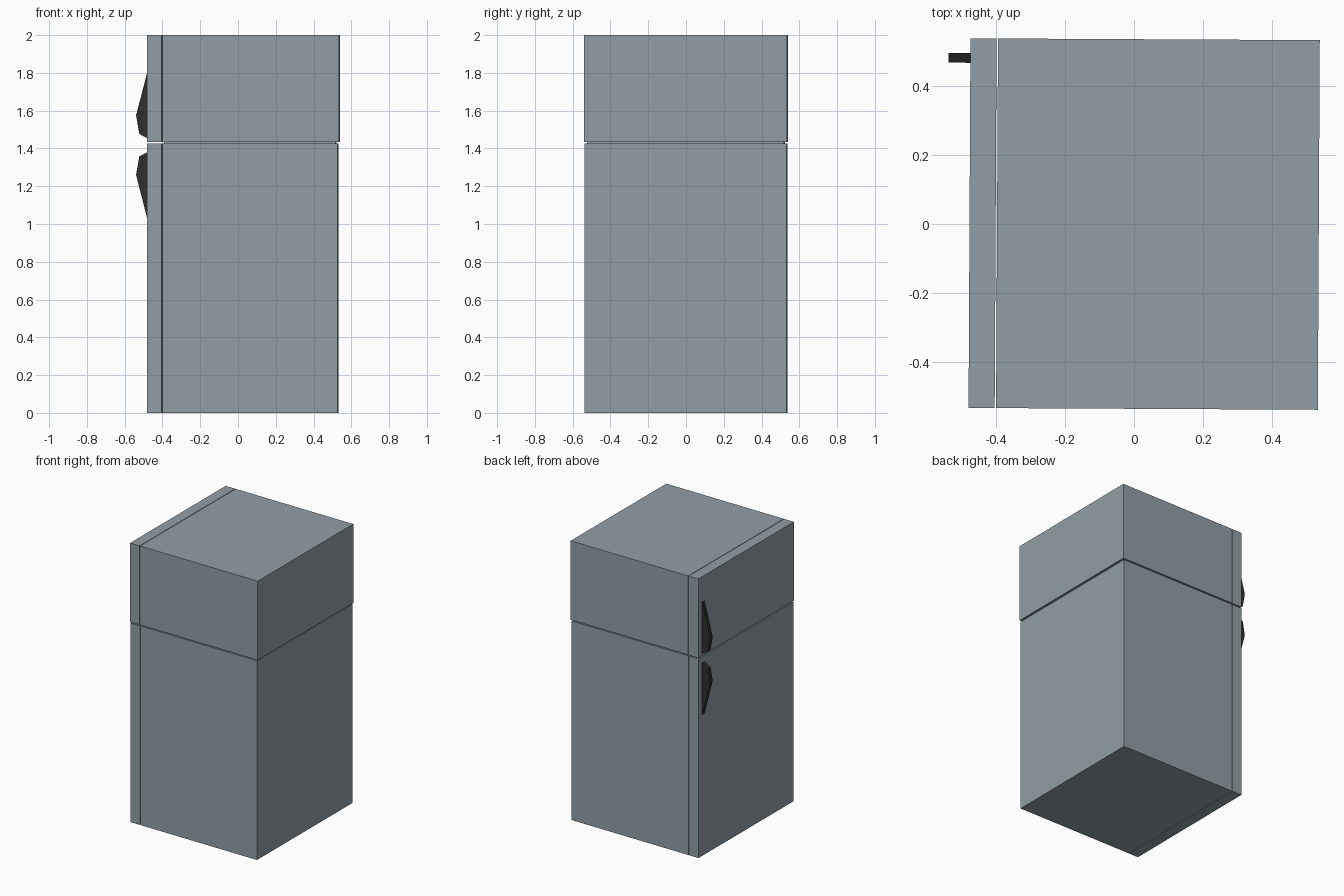
import bpy, bmesh, math
from mathutils import Matrix

if "Cube" in bpy.data.objects:
    bpy.data.objects.remove(bpy.data.objects["Cube"])

TURN = Matrix.Rotation(math.radians(-0.3), 4, 'Z')  # the fridge stands very slightly turned


def material(name, rgb):
    m = bpy.data.materials.new(name)
    m.diffuse_color = (*rgb, 1)
    m.use_nodes = True
    m.node_tree.nodes["Principled BSDF"].inputs["Base Color"].default_value = m.diffuse_color
    return m


grey = material("steel grey", (0.285, 0.345, 0.38))
black = material("handle black", (0.028, 0.028, 0.028))


def finish(name, bm, mat):
    bmesh.ops.recalc_face_normals(bm, faces=bm.faces)
    bm.transform(TURN)
    me = bpy.data.meshes.new(name)
    bm.to_mesh(me)
    bm.free()
    me.materials.append(mat)
    ob = bpy.data.objects.new(name, me)
    bpy.context.collection.objects.link(ob)
    return ob


def box(name, x, y, z, mat):
    bm = bmesh.new()
    bmesh.ops.create_cube(bm, size=1)
    for v in bm.verts:
        for i, (lo, hi) in enumerate((x, y, z)):
            v.co[i] = lo if v.co[i] < 0 else hi
    return finish(name, bm, mat)


def handle(name, profile, y):
    # side profile (x, z) extruded across the handle's width
    bm = bmesh.new()
    face = bm.faces.new([bm.verts.new((px, y[0], pz)) for px, pz in profile])
    ext = bmesh.ops.extrude_face_region(bm, geom=[face])
    for v in ext["geom"]:
        if isinstance(v, bmesh.types.BMVert):
            v.co.y = y[1]
    return finish(name, bm, black)


# cabinets and their doors (doors face -x)
for part, z, right, depth in (("fridge", (0, 1.426), 0.53, 0.535),
                              ("freezer", (1.434, 2.0), 0.537, 0.537)):
    box(part + "_cabinet", (-0.398, right), (-depth, depth), z, grey)
    box(part + "_door", (-0.478, -0.402), (-depth, depth), z, grey)

# recessed core joining the two cabinets
box("cabinet_joint", (-0.39, 0.518), (-0.522, 0.522), (1.42, 1.44), grey)

# door handles, mirrored about the gap in height
handle("freezer_handle", [(-0.476, 1.83), (-0.542, 1.575), (-0.525, 1.477), (-0.476, 1.45)],
       (0.466, 0.494))
handle("fridge_handle", [(-0.476, 1.00), (-0.542, 1.26), (-0.525, 1.358), (-0.476, 1.383)],
       (0.466, 0.494))
